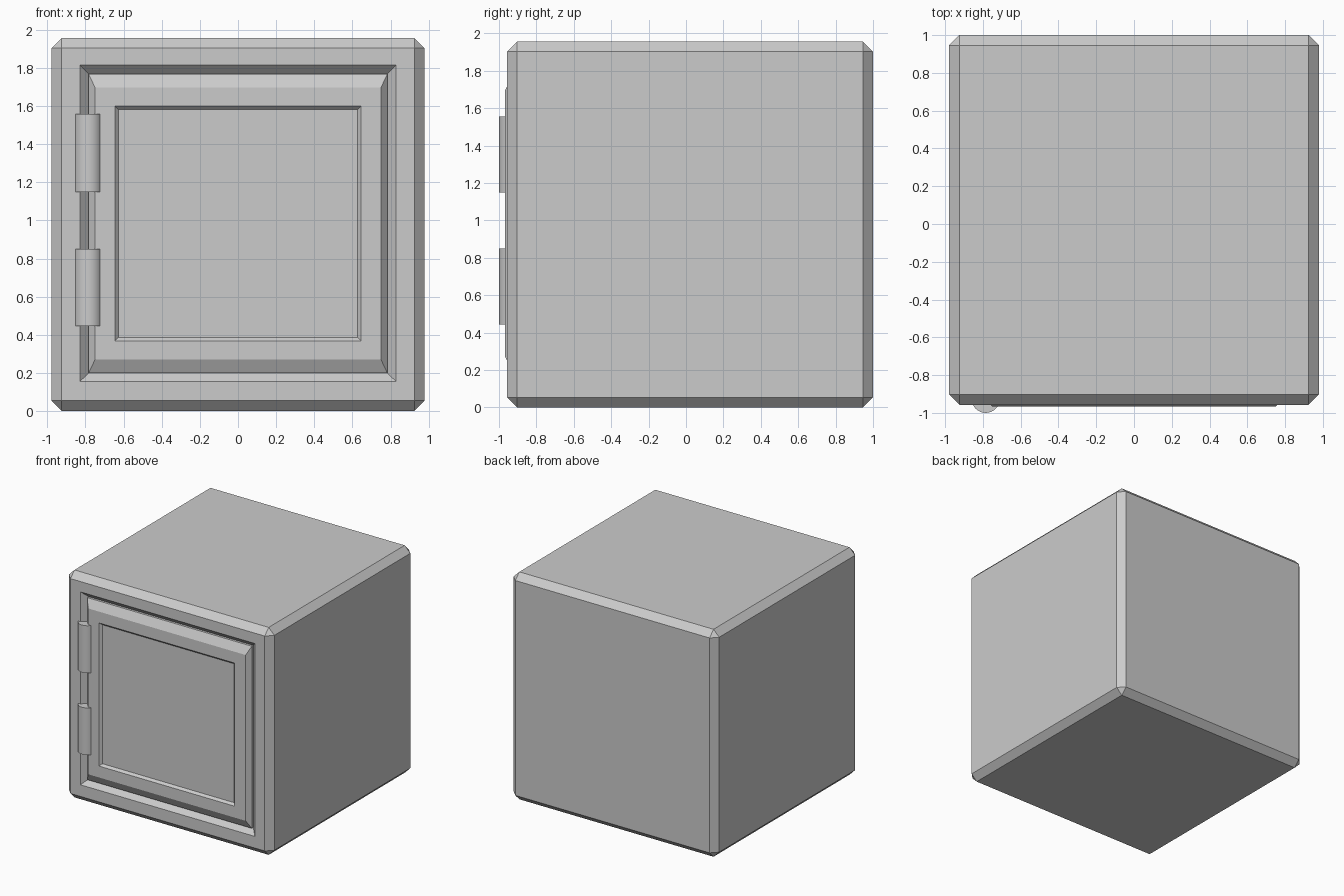
import bpy
import bmesh
from mathutils import Matrix, Vector

if "Cube" in bpy.data.objects:
    bpy.data.objects.remove(bpy.data.objects["Cube"], do_unlink=True)

GREY = (0.6, 0.6, 0.6, 1.0)
metal = bpy.data.materials.new("light_grey_metal")
metal.use_nodes = True
metal.diffuse_color = GREY
metal.node_tree.nodes["Principled BSDF"].inputs["Base Color"].default_value = GREY

SIZE = 1.957
FRONT = 1.0 - SIZE


def finish(bm, name):
    bmesh.ops.recalc_face_normals(bm, faces=bm.faces)
    mesh = bpy.data.meshes.new(name)
    bm.to_mesh(mesh)
    bm.free()
    mesh.materials.append(metal)
    obj = bpy.data.objects.new(name, mesh)
    bpy.context.collection.objects.link(obj)
    return obj


def box(half_x, y0, y1, z0, z1):
    bm = bmesh.new()
    size = Vector((2 * half_x, y1 - y0, z1 - z0))
    centre = Vector((0, (y0 + y1) / 2, (z0 + z1) / 2))
    bmesh.ops.create_cube(bm, size=1, matrix=Matrix.Translation(centre) @ Matrix.Diagonal(size).to_4x4())
    return bm


def step_front(bm, rings):
    """Extrude the front face through rectangles (half_x, z0, z1, y)."""
    face = min(bm.faces, key=lambda f: f.calc_center_median().y)
    for half_x, z0, z1, y in rings:
        face = bmesh.ops.extrude_discrete_faces(bm, faces=[face])["faces"][0]
        mid = face.calc_center_median().z
        for v in face.verts:
            v.co = (half_x if v.co.x > 0 else -half_x, y, z1 if v.co.z > mid else z0)


# Chamfered body with a sloped recess for the door
bm = box(SIZE / 2, FRONT, 1.0, 0, SIZE)
bmesh.ops.bevel(bm, geom=bm.edges[:], offset=0.054, segments=1, affect='EDGES')
step_front(bm, [(0.83, 0.154, 1.814, FRONT), (0.783, 0.2, 1.767, FRONT + 0.047)])
finish(bm, "safe_body")

# Door with chamfered rim and a shallow sunken panel
DOOR = -0.967
bm = box(0.783, -0.93, -0.9, 0.2, 1.767)
step_front(bm, [(0.75, 0.27, 1.697, DOOR), (0.646, 0.368, 1.6, DOOR),
                (0.627, 0.386, 1.581, DOOR + 0.02)])
finish(bm, "door")

# Two barrel hinges on the door's right edge
for name, z0, z1 in (("lower_hinge", 0.445, 0.85), ("upper_hinge", 1.15, 1.557)):
    bm = bmesh.new()
    bmesh.ops.create_cone(bm, cap_ends=True, segments=32, radius1=0.075, radius2=0.075, depth=z1 - z0,
                          matrix=Matrix.Translation((-0.785, -0.925, (z0 + z1) / 2)))
    hinge = finish(bm, name)
    bpy.ops.object.select_all(action='DESELECT')
    hinge.select_set(True)
    bpy.context.view_layer.objects.active = hinge
    bpy.ops.object.shade_smooth_by_angle()
